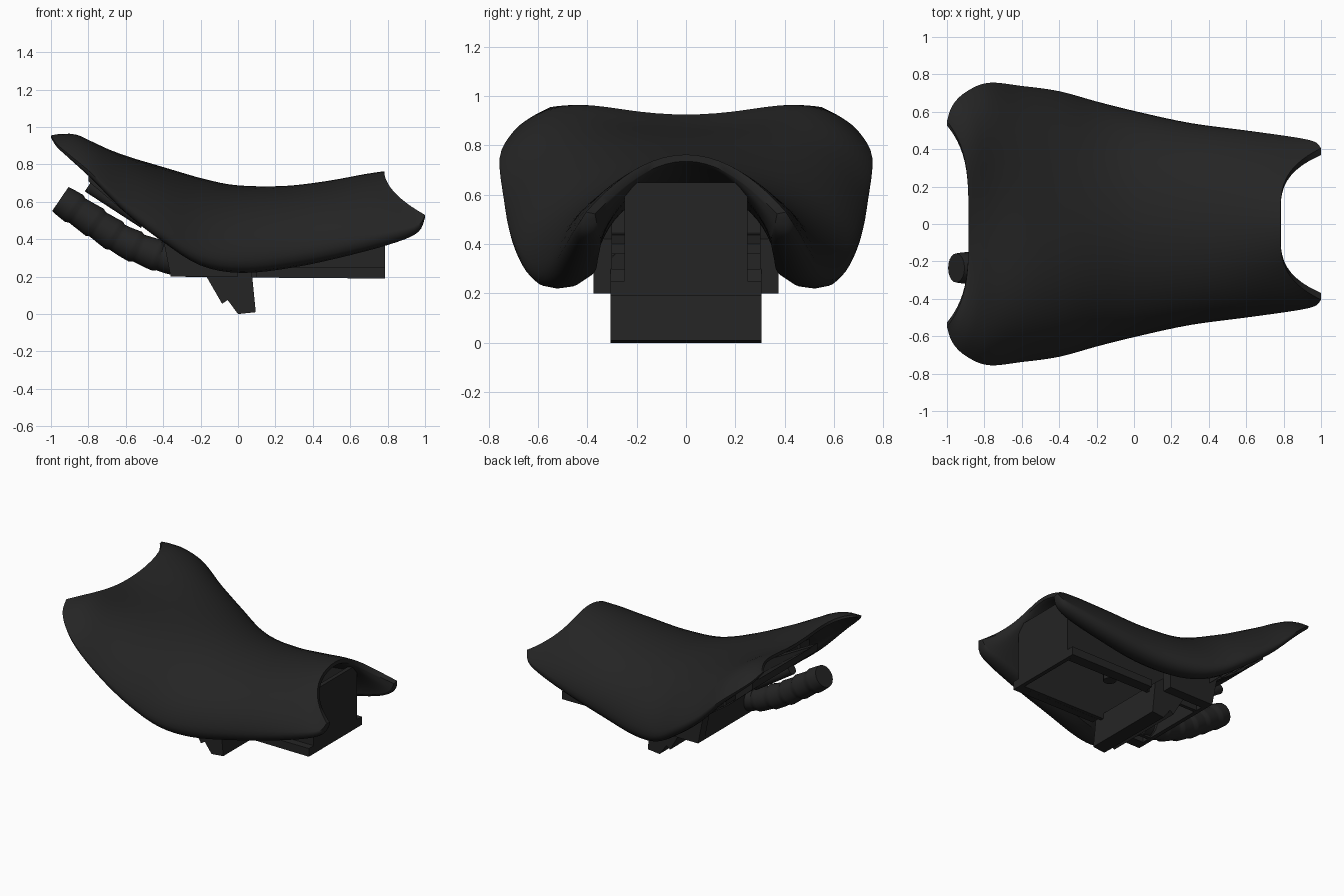
import bpy, bmesh, math
from mathutils import Vector

if "Cube" in bpy.data.objects:
    bpy.data.objects.remove(bpy.data.objects["Cube"])

mat = bpy.data.materials.new("black_vinyl")
mat.diffuse_color = (0.018, 0.018, 0.018, 1)
mat.use_nodes = True
mat.node_tree.nodes["Principled BSDF"].inputs["Base Color"].default_value = mat.diffuse_color


def finish(name, bm, angle=35):
    bmesh.ops.recalc_face_normals(bm, faces=bm.faces)
    me = bpy.data.meshes.new(name)
    bm.to_mesh(me)
    bm.free()
    ob = bpy.data.objects.new(name, me)
    bpy.context.collection.objects.link(ob)
    me.materials.append(mat)
    bpy.context.view_layer.objects.active = ob
    ob.select_set(True)
    bpy.ops.object.shade_smooth_by_angle(angle=math.radians(angle))
    ob.select_set(False)
    return ob


def spline(rows, steps):
    """Catmull-Rom through rows of numbers."""
    out = []
    for i in range(len(rows) - 1):
        a, b = rows[max(i - 1, 0)], rows[i]
        c, d = rows[i + 1], rows[min(i + 2, len(rows) - 1)]
        for k in range(steps):
            t = k / steps
            out.append([0.5 * (2*q + (r-p)*t + (2*p-5*q+4*r-s)*t*t + (3*q-p-3*r+s)*t**3)
                        for p, q, r, s in zip(a, b, c, d)])
    out.append(list(rows[-1]))
    return out


def prism(name, pts, y0, y1):
    """Extrude an x-z profile from y0 to y1."""
    bm = bmesh.new()
    f = bm.faces.new([bm.verts.new((x, y0, z)) for x, z in pts])
    r = bmesh.ops.extrude_face_region(bm, geom=[f])
    bmesh.ops.translate(bm, vec=(0, y1 - y0, 0),
                        verts=[v for v in r["geom"] if isinstance(v, bmesh.types.BMVert)])
    return finish(name, bm, 20)


def tube(name, path, radii, sides=20):
    """Capped tube along a path, with its own radius at each point."""
    bm = bmesh.new()
    rings = []
    for i, (p, rad) in enumerate(zip(path, radii)):
        d = (Vector(path[min(i + 2, len(path) - 1)]) - Vector(path[max(i - 2, 0)])).normalized()
        side = d.cross(Vector((0, 1, 0))).normalized()
        rings.append([bm.verts.new(Vector(p) + rad * (math.cos(a) * side + math.sin(a) * side.cross(d)))
                      for a in (2 * math.pi * k / sides for k in range(sides))])
    for a, b in zip(rings, rings[1:]):
        for k in range(sides):
            bm.faces.new((a[k], a[(k+1) % sides], b[(k+1) % sides], b[k]))
    bm.faces.new(rings[0])
    bm.faces.new(rings[-1])
    return finish(name, bm)


# Seat stations: centre x, centre z, rim x, rim y, rim z, roundness, curl, wing lift
stations = [
    (-.885, .925, -1.0, .55, .945, 2.0, .01, .02),
    (-.87, .918, -.97, .635, .895, 2.0, .015, .05),
    (-.82, .90, -.90, .705, .83, 1.9, .02, .07),
    (-.73, .872, -.78, .755, .72, 1.6, .03, .07),
    (-.57, .835, -.60, .738, .54, 1.4, .04, .055),
    (-.38, .78, -.40, .71, .385, 1.3, .05, .03),
    (-.18, .722, -.20, .655, .26, 1.2, .06, .01),
    (.00, .688, .02, .60, .22, 1.1, .07, 0),
    (.25, .685, .30, .54, .25, 1.1, .07, 0),
    (.48, .712, .60, .50, .315, 1.2, .06, 0),
    (.66, .745, .85, .465, .385, 1.5, .05, 0),
    (.755, .76, .965, .44, .44, 1.8, .035, 0),
    (.782, .763, 1.0, .405, .515, 2.0, .015, 0),
]
N = 14


def half_section(xc, zc, xr, yr, zr, e, c, lift):
    """Top, curled rim and underside for one half of a seat section."""
    top, under = [], []
    for i in range(N + 1):
        t = math.pi / 2 * i / N
        s = math.sin(t)
        x = xc + (xr - xc) * s ** 3.8
        z = zr + c + (zc - zr - c) * max(math.cos(t), 0) ** e + lift * 4 * s*s * (1 - s*s)
        top.append((x, s * yr, z))
        depth = (0.022 + .35 * c) * (1 - s**4) + 0.5 * c * s**4
        under.append((x, s * (yr - 2.4 * c), z - depth))
    curl = [(xr, yr - .12*c, zr + .5*c), (xr, yr - .5*c, zr + .12*c),
            (xr, yr - 1.1*c, zr), (xr, yr - 1.8*c, zr + .1*c)]
    return top, curl, under


# Seat cushion shell, both halves welded on the centre line
bm = bmesh.new()
for sign in (1, -1):
    rows = []
    for st in spline(stations, 4):
        top, curl, under = half_section(*st)
        rows.append([bm.verts.new((x, y * sign, z)) for x, y, z in top + curl + under[::-1]])
    for a, b in zip(rows, rows[1:]):
        for k in range(len(a) - 1):
            bm.faces.new((a[k], a[k+1], b[k+1], b[k]))
    for r in (rows[0], rows[-1]):
        for k in range(N):
            bm.faces.new((r[k], r[k+1], r[-2-k], r[-1-k]))
        bm.faces.new(r[N:N + 6])
bmesh.ops.remove_doubles(bm, verts=bm.verts, dist=1e-5)
finish("seat_cushion", bm, 50)

# Base box: side walls, lower ledges, rails and ribs under the wings
wall = [(-.34, .2), (.785, .19), (.785, .65), (.4, .58), (0, .54), (-.34, .58)]
rail = [(-.36, .2), (.0, .2), (.0, .42), (-.4, .55), (-.8, .765), (-.8, .71), (-.6, .54), (-.4, .40)]
ledge = [(.1, .195), (.785, .19), (.785, .25), (.1, .25)]
for tag, s in (("left", 1), ("right", -1)):
    prism("base_wall_" + tag, wall, s * .225, s * .25)
    prism("base_rail_" + tag, rail, s * .30, s * .375)
    prism("base_ledge_" + tag, ledge, s * .25, s * .305)
    for i in range(4):
        x, z = -.66 + i * .1, .60 - i * .075
        prism(f"pan_rib_{tag}_{i}", [(x, z), (x + .025, z - .02), (x + .025, z + .1), (x, z + .12)],
              s * .37, s * .48)

# Front wall, rear wall and sloping rear pan
prism("front_wall", [(.755, .19), (.785, .19), (.785, .65), (.755, .65)], -.25, .25)
prism("rear_wall", [(-.36, .2), (-.33, .2), (-.33, .44), (-.36, .44)], -.32, .32)
prism("rear_pan", [(-.8, .71), (-.38, .41), (-.2, .36), (-.2, .40), (-.38, .45), (-.8, .76)], -.32, .32)

# Hanging mount bracket
prism("mount_bracket", [(-.18, .22), (-.085, .055), (-.055, .075), (0, .0), (.095, .01), (.072, .24), (0, .3)],
      -.305, .305)

# Ribbed hose at the rear
path = spline([(-.95, -.235, .615), (-.78, -.235, .50), (-.6, -.235, .385), (-.4, -.235, .305), (-.26, -.235, .29)], 12)
radii = [.078 + .009 * ((i % 7) / 6) for i in range(len(path))]
tube("ribbed_hose", path, radii)

# Small pipes
tube("rear_pipe", [(-.8, -.08, .685), (-.7, -.08, .62), (-.5, -.08, .49)], [.035] * 3, 14)
tube("inner_pipe", [(.25, .05, .3), (.25, .05, .42), (.26, .05, .66)], [.045] * 3, 14)
